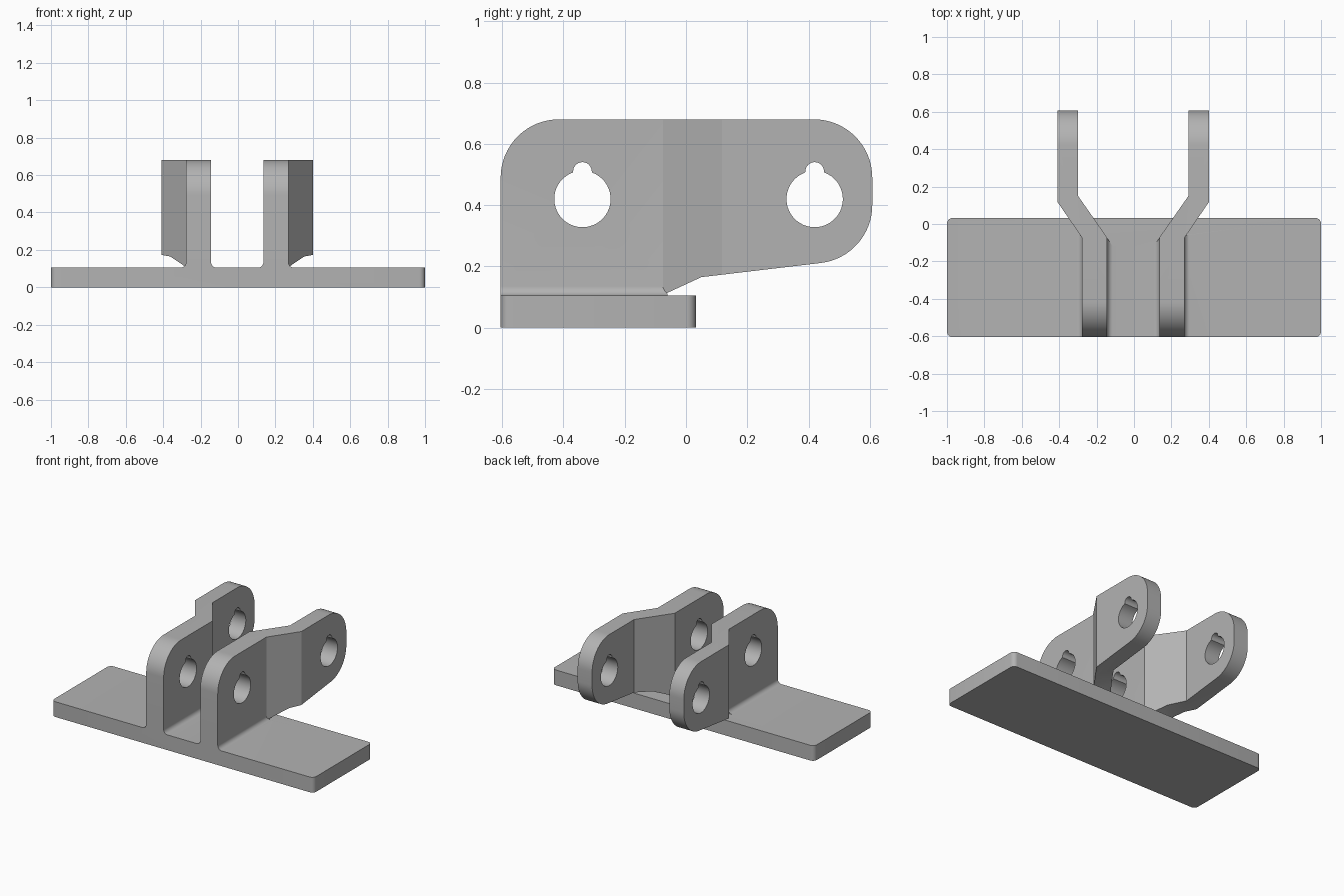
import bpy, bmesh
from math import radians, sin, cos

if "Cube" in bpy.data.objects:
    bpy.data.objects.remove(bpy.data.objects["Cube"], do_unlink=True)

GREY = (0.45, 0.45, 0.45, 1)
metal = bpy.data.materials.new("plain grey")
metal.use_nodes = True
metal.diffuse_color = GREY
metal.node_tree.nodes["Principled BSDF"].inputs["Base Color"].default_value = GREY

FRONT, BACK, BASE_TOP, EMBED = -0.605, 0.608, 0.105, 0.06
INNER, OUTER, MID = 0.14, 0.273, -0.004


def arc(cx, cy, r, start, end, steps=16):
    """Points on a circular arc, angles in degrees."""
    angles = [radians(start + (end - start) * i / steps) for i in range(steps + 1)]
    return [(cx + r * cos(a), cy + r * sin(a)) for a in angles]


def prism(name, outline, place, lo, hi):
    """Extrude an outline; place(u, v, w) maps it into space."""
    bm = bmesh.new()
    a = [bm.verts.new(place(u, v, lo)) for u, v in outline]
    b = [bm.verts.new(place(u, v, hi)) for u, v in outline]
    bm.faces.new(a)
    bm.faces.new(b)
    n = len(a)
    for i in range(n):
        j = (i + 1) % n
        bm.faces.new((a[i], a[j], b[j], b[i]))
    bmesh.ops.recalc_face_normals(bm, faces=bm.faces)
    mesh = bpy.data.meshes.new(name)
    bm.to_mesh(mesh)
    bm.free()
    mesh.materials.append(metal)
    obj = bpy.data.objects.new(name, mesh)
    bpy.context.collection.objects.link(obj)
    return obj


def combine(target, tool, operation):
    """Apply a boolean and discard the tool."""
    mod = target.modifiers.new(operation, "BOOLEAN")
    mod.operation, mod.solver, mod.object = operation, "EXACT", tool
    bpy.context.view_layer.objects.active = target
    bpy.ops.object.modifier_apply(modifier=mod.name)
    bpy.data.objects.remove(tool, do_unlink=True)


def along_x(y, z, x):
    return (x, y, z)


def along_z(x, y, z):
    return (x, y, z)


# Base slab with rounded upright corners
r, back = 0.03, 0.032
slab = (arc(1 - r, back - r, r, 0, 90, 6) + arc(r - 1, back - r, r, 90, 180, 6)
        + arc(r - 1, FRONT + r, r, 180, 270, 6) + arc(1 - r, FRONT + r, r, 270, 360, 6))
bracket = prism("bracket_base", slab, along_z, 0, BASE_TOP)

# Side outline of a lug and its cranked footprint
R = 0.19
side = ([(FRONT, EMBED), (-0.08, EMBED), (-0.08, BASE_TOP), (0.05, 0.165)]
        + arc(BACK - R, 0.21 + R, R, -83, 0) + arc(BACK - R, 0.68 - R, R, 0, 90)
        + arc(FRONT + R, 0.68 - R, R, 90, 180))
foot = [(INNER, -1), (OUTER, -1), (OUTER, -0.075), (0.405, 0.118),
        (0.405, 1), (0.295, 1), (0.295, 0.15), (INNER, -0.072)]

# Weld fillets at the foot of a lug
f = 0.03
fillet = ([(INNER - f, EMBED), (OUTER + f, EMBED)]
          + arc(OUTER + f, BASE_TOP + f, f, 270, 180, 8)
          + arc(INNER - f, BASE_TOP + f, f, 0, -90, 8))

for label, s in (("left", 1), ("right", -1)):
    lug = prism(label + "_lug", foot, lambda x, y, z: (MID + s * x, y, z), 0, 1)
    combine(lug, prism("outline", side, along_x, -1, 1), "INTERSECT")

    # Keyed pivot holes
    for y in (-0.338, 0.42):
        bore = arc(y, 0.42, 0.092, 110, 430, 40) + arc(y, 0.51, 0.0305, 0, 180, 12)
        combine(lug, prism("bore", bore, along_x, -1, 1), "DIFFERENCE")

    # Fillet ends follow the slanted crank
    def weld(x, z, end):
        edge = INNER if x < (INNER + OUTER) / 2 else OUTER
        y = FRONT if end == 0 else min(-0.06, -0.075 + 1.45 * (x - edge))
        return (MID + s * x, y, z)

    combine(bracket, lug, "UNION")
    combine(bracket, prism("weld", fillet, weld, 0, 1), "UNION")

# Smooth shading on the curved surfaces only
bpy.ops.object.select_all(action="DESELECT")
bracket.name = "clevis_bracket"
bracket.select_set(True)
bpy.context.view_layer.objects.active = bracket
bpy.ops.object.shade_smooth_by_angle(angle=radians(20))
